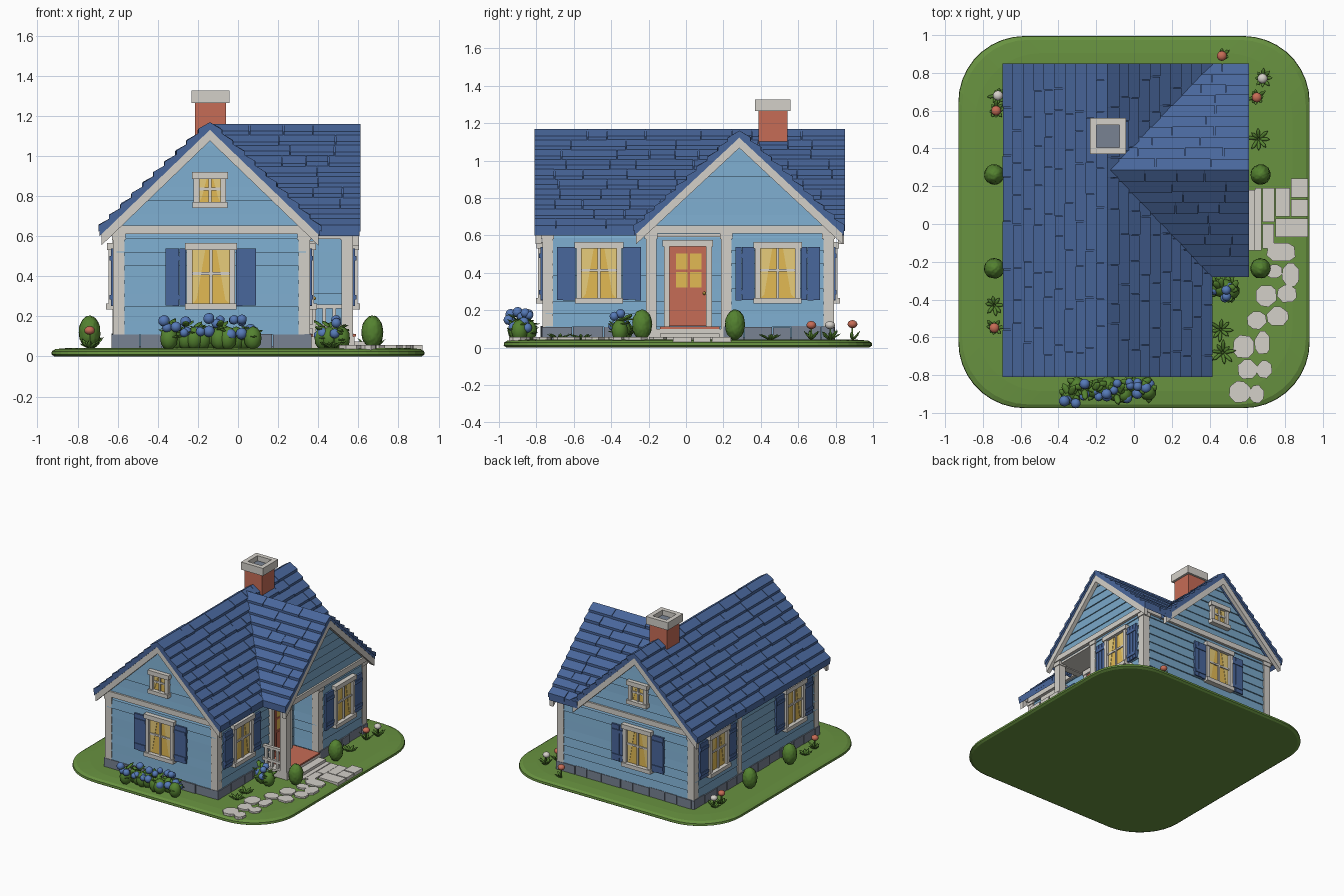
import bpy, bmesh, math, random
from mathutils import Matrix, Vector

if "Cube" in bpy.data.objects:
    bpy.data.objects.remove(bpy.data.objects["Cube"])
random.seed(4)
R = random.uniform

def lin(c):
    return ((c / 255 + 0.055) / 1.055) ** 2.4
COLOURS = dict(wall_blue=(122, 168, 201), roof_blue=(73, 103, 156), trim_white=(212, 208, 201),
               brick_red=(198, 108, 86), window_yellow=(226, 186, 84), curtain_yellow=(240, 212, 128),
               stone_grey=(120, 130, 146), grass=(104, 146, 64), leaf_green=(84, 130, 48),
               flower_blue=(86, 122, 184))
MATS = {}
for n, c in COLOURS.items():
    MATS[n] = bpy.data.materials.new(n)
    MATS[n].diffuse_color = (*[lin(v) for v in c], 1)

parts = {}
def part(name, mat, smooth=False):
    if name not in parts:
        parts[name] = (bmesh.new(), mat, smooth)
    return parts[name][0]

def loft(bm, rings):
    """Skin a closed solid through rings of equal point count."""
    vs = [[bm.verts.new(p) for p in r] for r in rings]
    n = len(vs[0])
    bm.faces.new(vs[0]); bm.faces.new(vs[-1])
    for a, b in zip(vs, vs[1:]):
        for i in range(n):
            bm.faces.new((a[i], a[(i + 1) % n], b[(i + 1) % n], b[i]))

def box(bm, x0, x1, y0, y1, z0, z1):
    loft(bm, [[(x0, y0, z), (x1, y0, z), (x1, y1, z), (x0, y1, z)] for z in (z0, z1)])

def wbox(bm, M, u0, u1, d0, d1, z0, z1):
    """Box on a wall: u along it, d outward, z up."""
    loft(bm, [[M @ Vector((u, -d, z)) for u, d in ((u0, d0), (u1, d0), (u1, d1), (u0, d1))] for z in (z0, z1)])

def ball(bm, c, s, sub=1, rot=None):
    M = Matrix.Translation(c) @ (rot or Matrix()) @ Matrix.Diagonal((*s, 1))
    return bmesh.ops.create_icosphere(bm, subdivisions=sub, radius=1, matrix=M)['verts']

def frame(x, y, deg):
    return Matrix.Translation((x, y, 0)) @ Matrix.Rotation(math.radians(deg), 4, 'Z')
FRONT, BACK, LEFT = frame(0, -.755, 0), frame(0, .775, 180), frame(-.61, 0, -90)
RIGHT, WING, PORCH = frame(.345, 0, 90), frame(.56, 0, 90), frame(0, .2, 0)

# lawn
def rounded(inset, z, r=.35):
    hx, hy, pts = .93 - inset, .985 - inset, []
    for k, (sx, sy) in enumerate(((1, 1), (-1, 1), (-1, -1), (1, -1))):
        for i in range(10):
            a = math.pi / 2 * (k + i / 9)
            pts.append((sx * (hx - r) + r * math.cos(a), .01 + sy * (hy - r) + r * math.sin(a), z))
    return pts
loft(part('lawn', 'grass'), [rounded(i, z) for i, z in ((.015, 0), (0, .01), (.002, .026), (.02, .037), (.09, .043))])

# wall bodies
b = part('walls', 'wall_blue')
pent = [(-.605, .05), (.34, .05), (.34, .66), (-.14, 1.11), (-.605, .66)]
loft(b, [[(x, y, z) for x, z in pent] for y in (-.75, .77)])
box(b, .2, .555, .205, .77, .05, .62)
loft(b, [[(x, y, z) for y, z in ((-.2, .6), (.77, .6), (.77, .66), (.285, 1.1), (-.2, .66))] for x in (.1, .555)])

# clapboard siding
def siding(M, u0, u1, z0, z1, apex=None):
    b, step, z = part('siding', 'wall_blue'), .068, z0
    while z < z1 - .01:
        t = min(z + step + .004, z1)
        def ends(h):
            if not apex:
                return u0, u1
            w = max(.004, (1.1 - h) * 1.04)
            return max(u0, apex - w), min(u1, apex + w)
        (a, c), (e, f), d = ends(z), ends(t), R(.010, .014)
        loft(b, [[M @ Vector(p) for p in ((a, .004, z), (c, .004, z), (c, -d, z), (a, -d, z))],
                 [M @ Vector(p) for p in ((e, .004, t), (f, .004, t), (f, -.003, t), (e, -.003, t))]])
        z += step
siding(FRONT, -.605, .34, .11, .62)
siding(FRONT, -.605, .34, .64, 1.09, -.14)
siding(BACK, -.555, .605, .11, .62)
siding(BACK, -.34, .605, .64, 1.09, .14)
siding(LEFT, -.77, .75, .11, .64)
siding(RIGHT, -.75, .2, .11, .6)
siding(WING, .2, .77, .11, .62)
siding(WING, -.2, .77, .64, 1.09, .285)
siding(PORCH, .345, .555, .11, .6)

# foundation blocks
def blocks(M, u0, u1):
    u = u0
    while u < u1 - .01:
        e = min(u1, u + R(.1, .17))
        wbox(part('foundation', 'stone_grey'), M, u, e - .005, -.02, R(.014, .022), .035, R(.108, .116))
        u = e
for M, u0, u1 in ((FRONT, -.63, .365), (BACK, -.58, .63), (LEFT, -.79, .77), (RIGHT, -.77, -.2), (WING, .2, .79)):
    blocks(M, u0, u1)

# corner posts and horizontal trim boards
b = part('corner_posts', 'trim_white')
for x, y in ((-.595, -.74), (.33, -.74), (-.595, .762), (.545, .762), (.545, .215), (.545, -.187)):
    box(b, x - .028, x + .028, y - .028, y + .028, .1, .61)
    box(b, x - .034, x + .034, y - .034, y + .034, .58, .61)
wbox(b, LEFT, -.245, -.195, 0, .016, .11, .61)
b = part('trim_boards', 'trim_white')
for M, u0, u1, z in ((FRONT, -.65, .38, .61), (BACK, -.59, .65, .61), (WING, -.24, .81, .61),
                     (LEFT, -.78, .76, .6), (RIGHT, -.76, -.2, .6)):
    wbox(b, M, u0, u1, 0, .026, z, z + .042)
box(b, .34, .57, -.215, -.165, .585, .64)
box(b, .34, .56, -.17, .2, .592, .606)

# windows with shutters
def window(M, u, z0, z1, w, shutters=True):
    glass, cur = part('window_panes', 'window_yellow'), part('curtains', 'curtain_yellow')
    fr, sh = part('window_frames', 'trim_white'), part('shutters', 'roof_blue')
    wbox(glass, M, u - w, u + w, 0, .016, z0, z1)
    for s in (-1, 1):
        loft(cur, [[M @ Vector((u + s * a * w, -d, z)) for a, z in ((.95, z0), (.75, z0 + .02), (.3, z1), (.95, z1))] for d in (.014, .019)])
        wbox(fr, M, u + s * (w + .012) - .014, u + s * (w + .012) + .014, 0, .035, z0 - .01, z1 + .01)
    wbox(fr, M, u - .007, u + .007, 0, .026, z0, z1)
    m = z0 + (z1 - z0) * .56
    wbox(fr, M, u - w, u + w, 0, .025, m - .007, m + .007)
    wbox(fr, M, u - w - .035, u + w + .035, 0, .043, z1, z1 + .035)
    wbox(fr, M, u - w - .033, u + w + .033, 0, .048, z0 - .03, z0)
    if shutters:
        for s in (-1, 1):
            c = u + s * (w + .08)
            for k in (-1, 0, 1):
                wbox(sh, M, c + k * .034 - .0165, c + k * .034 + .0165, 0, .024, z0 - .015 + R(0, .006), z1 + .008)
            for z in (z0 + .03, z1 - .04):
                wbox(sh, M, c - .048, c + .048, 0, .03, z - .012, z + .012)
for M, u in ((FRONT, -.135), (BACK, .135), (LEFT, -.5), (LEFT, .45), (RIGHT, -.465), (WING, .49)):
    window(M, u, .265, .53, .095)
for M, u in ((FRONT, -.14), (BACK, .14)):
    window(M, u, .77, .885, .055, False)

# front door
wbox(part('door', 'brick_red'), RIGHT, -.09, .11, 0, .024, .115, .54)
b = part('door_frame', 'trim_white')
for u in (-.103, .123):
    wbox(b, RIGHT, u - .015, u + .015, 0, .035, .1, .54)
wbox(b, RIGHT, -.125, .145, 0, .04, .54, .575)
wbox(part('door_panes', 'window_yellow'), RIGHT, -.055, .085, .02, .027, .32, .505)
b = part('door_panels', 'brick_red')
for u in (-.06, .015, .09):
    wbox(b, RIGHT, u - .007, u + .007, .02, .032, .16, .51)
for z in (.16, .31, .41, .51):
    wbox(b, RIGHT, -.065, .095, .02, .032, z - .007, z + .007)
ball(part('door_knob', 'window_yellow'), (.38, .098, .29), (.009,) * 3, 2)

# porch floor, steps and railing
b = part('porch_steps', 'trim_white')
box(b, .33, .58, -.215, .2, .03, .1)
box(b, .57, .64, -.14, .18, .03, .075)
box(part('porch_edge', 'brick_red'), .36, .588, -.14, .18, .1, .112)
b = part('porch_railing', 'trim_white')
for z in (.14, .24):
    box(b, .35, .53, -.2, -.175, z, z + .02)
for x in (.38, .43, .48):
    box(b, x - .009, x + .009, -.197, -.178, .1, .25)

# shingled roofs: rows of overlapping slabs on each slope
def slope(ridge, along, down, l0, l1, valley=False, barges=()):
    ridge, along, down = Vector(ridge), Vector(along), Vector(down)
    pt = lambda l, s, h: ridge + along * l + down * s + Vector((0, 0, h))
    def slab(b, a0, a1, s0, s1, hs):
        loft(b, [[pt(l, s, h) for s, h in ((s0, hs[0]), (s0, hs[1]), (s1, hs[3]), (s1, hs[2]))] for l in (a0, a1)])
    b, n = part('roof_shingles', 'roof_blue'), 10
    for i in range(n):
        s0, s1 = i / n, (i + 1) / n
        l = start = l0 + (.55 * s0 if valley else 0)
        slab(b, start, l1 - .004, s0, s1, (-.05, -.014, -.05, -.014))
        while l < l1 - .001:
            e = l + R(.1, .32)
            e = l1 if e > l1 - .06 else e
            slab(b, l, e - (.004 if e < l1 else 0), s0, min(s1 + R(.004, .016), 1.01), (-.03, -.012, -.022, R(.006, .012)))
            l = e
    for l in barges:
        slab(part('barge_boards', 'trim_white'), l - .016, l + .016, 0, .985, (-.105, -.028, -.105, -.028))
for dx in (-.55, .55):
    slope((-.14, 0, 1.18), (0, 1, 0), (dx, 0, -.53), -.81, .85, barges=(-.788, .828))
for dy in (-.56, .56):
    slope((-.14, .285, 1.172), (1, 0, 0), (0, dy, -.522), 0, .75, True, barges=(.728,))

# chimney
box(part('chimney', 'brick_red'), -.215, -.06, .387, .543, .98, 1.27)
b = part('chimney_cap', 'trim_white')
for x0, x1, y0, y1 in ((-.233, -.042, .37, .405), (-.233, -.042, .525, .56), (-.233, -.198, .405, .525), (-.077, -.042, .405, .525)):
    box(b, x0, x1, y0, y1, 1.265, 1.325)
box(part('chimney_flue', 'stone_grey'), -.2, -.07, .4, .53, 1.26, 1.285)

# paving slabs and stepping stones
b = part('paving', 'trim_white')
for s in ((.64, .675, -.14, .19), (.68, .745, .01, .19), (.68, .74, -.13, 0), (.75, .825, .04, .19),
          (.83, .92, .14, .24), (.83, .92, .04, .13), (.75, .92, -.07, .03)):
    box(b, *s, .03, R(.052, .06))
for x, y, w, h in ((.78, -.15, .075, .05), (.83, -.27, .045, .06), (.74, -.25, .045, .035), (.81, -.37, .05, .045),
                   (.7, -.38, .055, .055), (.76, -.49, .055, .05), (.65, -.51, .05, .045), (.58, -.65, .055, .06),
                   (.68, -.63, .04, .06), (.6, -.77, .05, .05), (.69, -.77, .04, .045), (.56, -.89, .055, .055),
                   (.65, -.9, .038, .045)):
    ring = [(x + w * math.cos(a) * 1.1, y + h * math.sin(a) * 1.1) for a in (k * math.pi / 4 + R(-.2, .2) + .4 for k in range(8))]
    loft(b, [[(p, q, z) for p, q in ring] for z in (.03, .056)])

# round topiary bushes
for x in (-.74, .67):
    for y in (-.235, .262):
        for v in ball(part('topiary', 'leaf_green', True), (x, y, .122), (.053, .053, .08), 4):
            v.co += (v.co - Vector((x, y, .122))) * R(-.04, .04)

# leafy plants
def leaf(c, d, ln, w):
    d = Vector(d).normalized()
    q = d.to_track_quat('Z', 'Y').to_matrix().to_4x4()
    ball(part('leaves', 'leaf_green', True), Vector(c) + d * ln / 2, (w, .005, ln / 2), 1, q)

def hydrangea(x, y, rx, ry, flowers):
    g, f = part('hydrangea_bush', 'leaf_green', True), part('hydrangea_flowers', 'flower_blue', True)
    for i in range(flowers):
        a = (i + .5) / flowers * 2 - 1
        cx, cy = x + a * rx, y + R(-.6, .6) * ry
        ball(g, (cx, cy, .09), (.045, .045, .06), 2)
        for k in range(6):
            t = R(0, 6.28)
            leaf((cx, cy, R(.07, .15)), (math.cos(t), math.sin(t), R(-.1, .7)), R(.06, .08), .02)
        for k in range(2):
            ball(f, (cx + R(-.035, .035), y + R(-1, .6) * ry, R(.1, .19)), (R(.022, .03),) * 3, 2)
hydrangea(-.135, -.88, .23, .07, 11)
hydrangea(.47, -.35, .06, .045, 4)

# small flower tufts: position, flower height, flower colour
for x, y, h, col in ((-.73, .6, .13, 'brick_red'), (-.72, .68, .12, 'trim_white'), (-.74, -.55, .13, 'brick_red'),
                     (-.74, -.43, 0, ''), (.65, .67, .12, 'brick_red'), (.68, .77, .12, 'trim_white'),
                     (.66, .45, 0, ''), (.465, .89, .125, 'brick_red'), (.46, -.56, 0, ''), (.47, -.68, 0, '')):
    for k in range(3 if y > .8 else 8):
        t = k * .785 + R(-.2, .2)
        leaf((x, y, .04), (math.cos(t), math.sin(t), R(.5, 1.3) if h else .5), R(.05, .08), .011)
    if h:
        box(part('stems', 'leaf_green'), x - .004, x + .004, y - .004, y + .004, .04, h)
        ball(part('blossoms_' + col, col, True), (x, y, h), (.027, .027, .022), 2)

# turn every collected part into an object
for name, (bm, mat, smooth) in parts.items():
    bmesh.ops.recalc_face_normals(bm, faces=bm.faces)
    for f in bm.faces:
        f.smooth = smooth
    me = bpy.data.meshes.new(name)
    bm.to_mesh(me); bm.free()
    me.materials.append(MATS[mat])
    bpy.context.collection.objects.link(bpy.data.objects.new(name, me))

for m in bpy.data.materials:
    if m.users and not m.is_grease_pencil:
        m.use_nodes = True
        m.node_tree.nodes["Principled BSDF"].inputs["Base Color"].default_value = m.diffuse_color
